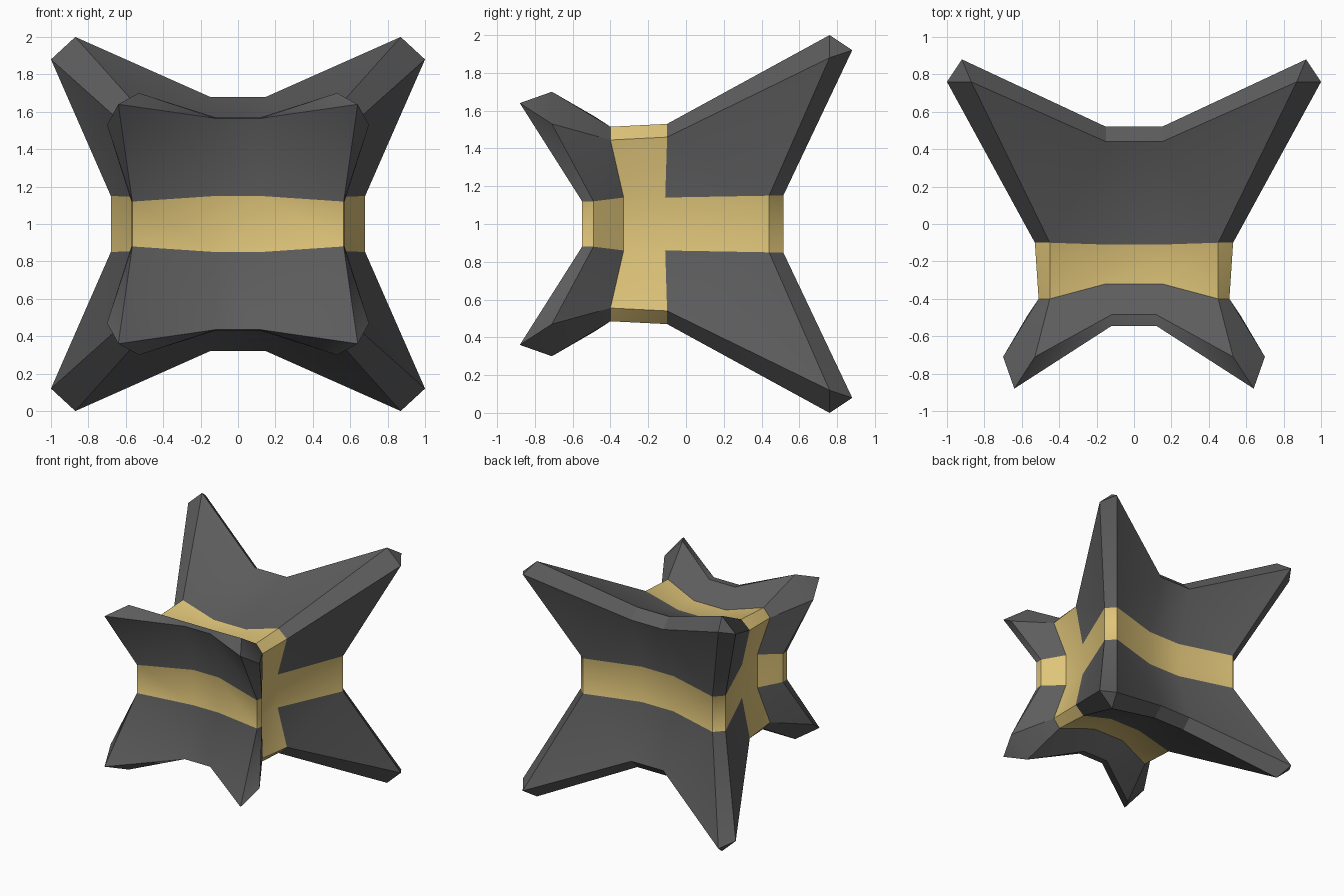
import bpy, bmesh, math
from itertools import product

if "Cube" in bpy.data.objects:
    bpy.data.objects.remove(bpy.data.objects["Cube"])

# Two flat colours
def material(name, rgb):
    m = bpy.data.materials.new(name)
    m.diffuse_color = (*rgb, 1)
    m.use_nodes = True
    m.node_tree.nodes["Principled BSDF"].inputs["Base Color"].default_value = m.diffuse_color
    return m

grey = material("dark grey", (0.11, 0.11, 0.11))
gold = material("pale gold", (0.73, 0.55, 0.19))

# Control points of the +x / upper quarter, heights measured from the centre.
# Side panel: rows front to back, (waist, corner)
SIDE = [((.57, -.49, .12), (.70, -.71, .53)),
        ((.44, -.33, .14), (.51, -.40, .445)),
        ((.45, -.11, .14), (.53, -.10, .46)),
        ((.68, .44, .15), (1.0, .76, .88))]
# Top panel: rows front to back, (middle, corner)
TOP = [((.12, -.485, .57), (.53, -.71, .70)),
       ((.15, -.32, .445), (.45, -.40, .515)),
       ((.15, -.11, .445), (.45, -.10, .53)),
       ((.15, .44, .68), (.87, .76, 1.0))]
# Front and back panels: [column][row]
FRONT = [((.12, -.43, .15), (.12, -.545, .565)),
         ((.565, -.55, .12), (.64, -.88, .64))]
BACK = [((.15, .38, .15), (.15, .52, .60)),
        ((.61, .515, .15), (.92, .88, .92))]

bm = bmesh.new()
cache = {}


def vert(axis, idx):
    """Vertex of the panel facing `axis` at 4x4x4 lattice index, mirrored in x and z."""
    key = (axis, tuple(idx))
    if key not in cache:
        i, j, k = idx
        a, c = int(i in (0, 3)), int(k in (0, 3))
        if axis == 0:
            p = SIDE[j][c]
        elif axis == 2:
            p = TOP[j][a]
        else:
            p = (FRONT if j == 0 else BACK)[a][c]
        cache[key] = bm.verts.new((p[0] * (1 if i > 1 else -1), p[1],
                                   1 + p[2] * (1 if k > 1 else -1)))
    return cache[key]


def face(verts, is_gold=False):
    bm.faces.new(verts).material_index = int(is_gold)


def at(**kw):
    return [kw["a0"], kw["a1"], kw["a2"]]


# Hollowed panels, 3x3 cells each
for axis, end in product(range(3), (0, 3)):
    u, v = [a for a in range(3) if a != axis]
    for m, n in product(range(3), repeat=2):
        loop = []
        for du, dv in ((0, 0), (1, 0), (1, 1), (0, 1)):
            idx = [end] * 3
            idx[u], idx[v] = m + du, n + dv
            loop.append(vert(axis, idx))
        # gold bands: middle in height or middle in depth
        face(loop, any(a > 0 and c == 1 for a, c in ((u, m), (v, n))))

# Bevel strips along the twelve edges
for axis, e1, e2 in product(range(3), (0, 3), (0, 3)):
    u, v = [a for a in range(3) if a != axis]
    for m in range(3):
        lo, hi = [0] * 3, [0] * 3
        lo[u] = hi[u] = e1
        lo[v] = hi[v] = e2
        lo[axis], hi[axis] = m, m + 1
        face([vert(u, lo), vert(u, hi), vert(v, hi), vert(v, lo)],
             axis > 0 and m == 1)

# Blunt triangular tips
for corner in product((0, 3), repeat=3):
    face([vert(a, corner) for a in range(3)])

bmesh.ops.recalc_face_normals(bm, faces=bm.faces)
bmesh.ops.triangulate(bm, faces=bm.faces, quad_method='SHORT_EDGE')

mesh = bpy.data.meshes.new("spiked_block")
bm.to_mesh(mesh)
bm.free()
mesh.materials.append(grey)
mesh.materials.append(gold)
obj = bpy.data.objects.new("spiked_block", mesh)
bpy.context.collection.objects.link(obj)
bpy.context.view_layer.objects.active = obj
obj.select_set(True)
bpy.ops.object.shade_smooth_by_angle(angle=math.radians(32))
